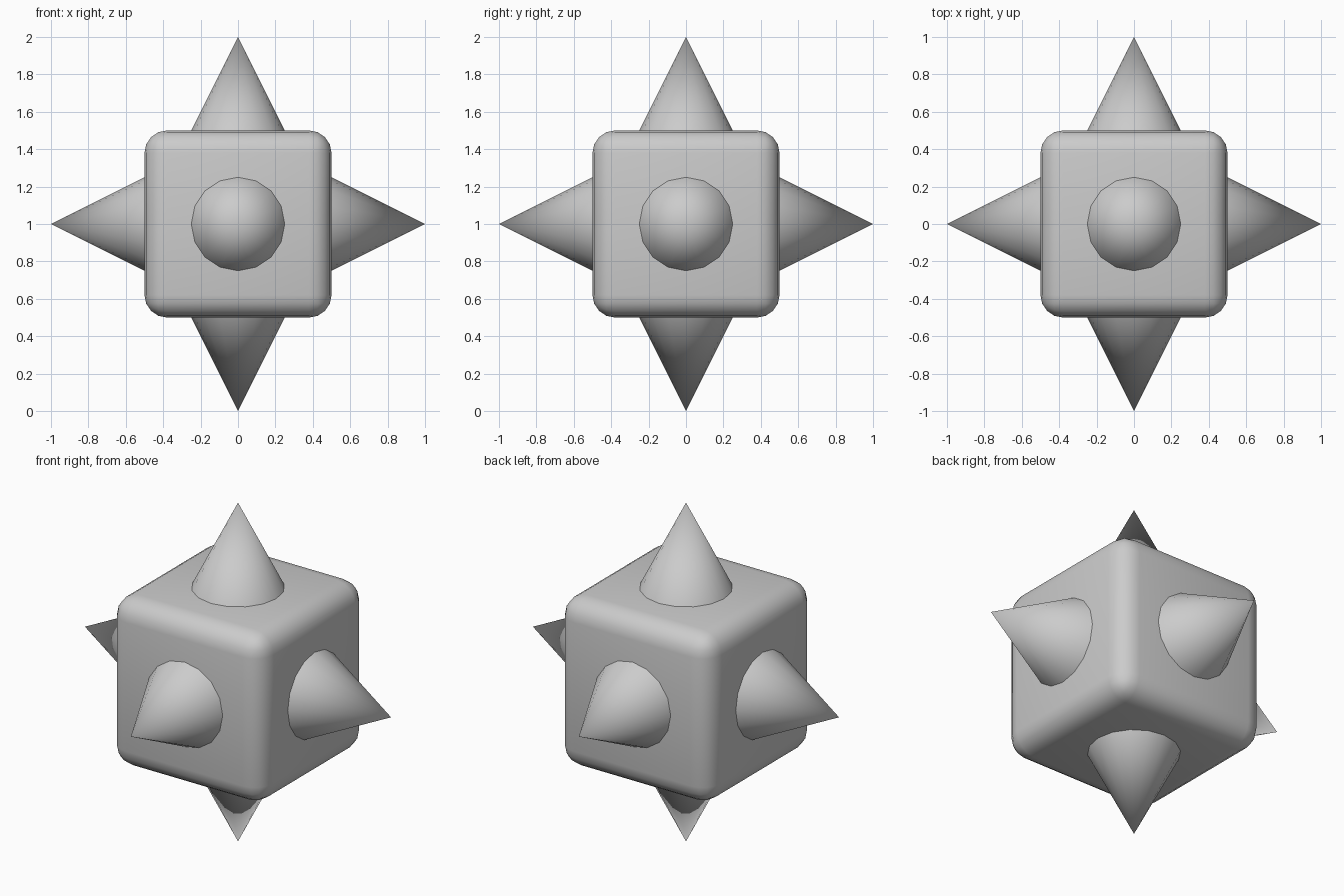
import bpy
from mathutils import Vector

if "Cube" in bpy.data.objects:
    bpy.data.objects.remove(bpy.data.objects["Cube"])

CENTRE = Vector((0, 0, 1))

# Rounded cube body
bpy.ops.mesh.primitive_cube_add(size=1, location=CENTRE)
body = bpy.context.object
body.name = "body"
bevel = body.modifiers.new("round_edges", 'BEVEL')
bevel.width = 0.12
bevel.segments = 4
bpy.ops.object.shade_smooth()


def spike(name, direction):
    """Cone pointing outwards, its base sunk just below the face."""
    d = Vector(direction)
    bpy.ops.mesh.primitive_cone_add(
        vertices=16, radius1=0.26, radius2=0, depth=0.52,
        location=CENTRE + d * 0.74,
        rotation=d.to_track_quat('Z', 'Y').to_euler())
    bpy.context.object.name = name
    bpy.ops.object.shade_smooth_by_angle()


# One spike per face
for name, direction in {
    "right_spike": (1, 0, 0), "left_spike": (-1, 0, 0),
    "back_spike": (0, 1, 0), "front_spike": (0, -1, 0),
    "top_spike": (0, 0, 1), "bottom_spike": (0, 0, -1),
}.items():
    spike(name, direction)
